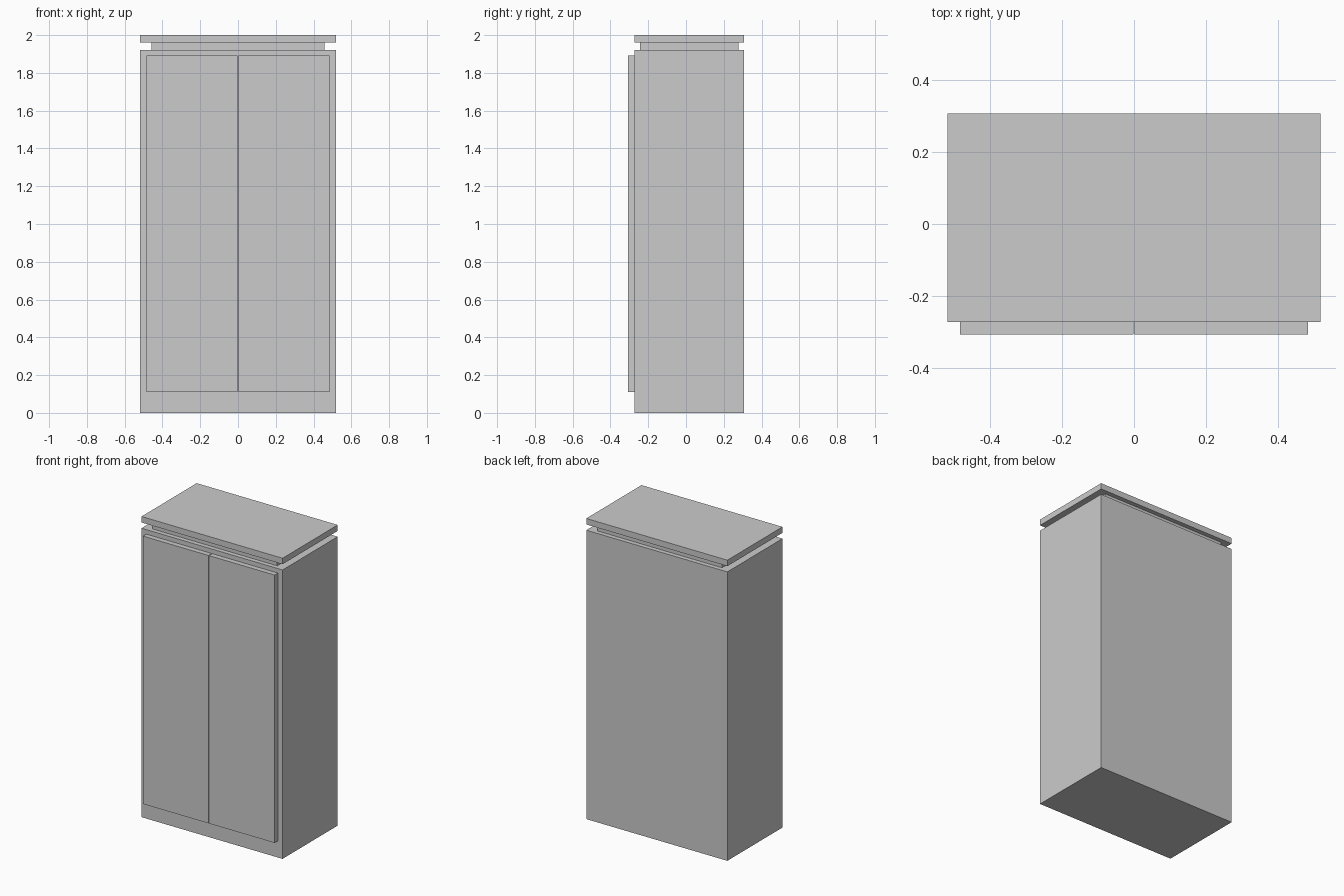
import bpy, bmesh

if "Cube" in bpy.data.objects:
    bpy.data.objects.remove(bpy.data.objects["Cube"])


def box(name, x, y, z):
    """Axis-aligned box from (min, max) ranges."""
    bm = bmesh.new()
    bmesh.ops.create_cube(bm, size=1)
    for v in bm.verts:
        v.co = [r[0] if c < 0 else r[1] for c, r in zip(v.co, (x, y, z))]
    mesh = bpy.data.meshes.new(name)
    bm.to_mesh(mesh)
    bm.free()
    obj = bpy.data.objects.new(name, mesh)
    bpy.context.collection.objects.link(obj)
    return obj


W = 0.519                    # half width of the carcass
FRONT, BACK = -0.273, 0.307  # carcass depth
INSET = 0.06                 # side inset of the recessed neck

# Cabinet carcass
box("cabinet_body", (-W, W), (FRONT, BACK), (0, 1.922))

# Recessed neck and top slab
box("recessed_neck", (-W + INSET, W - INSET), (FRONT + 0.03, BACK - 0.03), (1.922, 1.96))
box("top_slab", (-W, W), (FRONT, BACK), (1.96, 2.0))

# Pair of doors with a narrow gap between them
for side, x in (("left", (-0.484, -0.002)), ("right", (0.002, 0.484))):
    box(side + "_door", x, (-0.307, FRONT), (0.11, 1.892))
